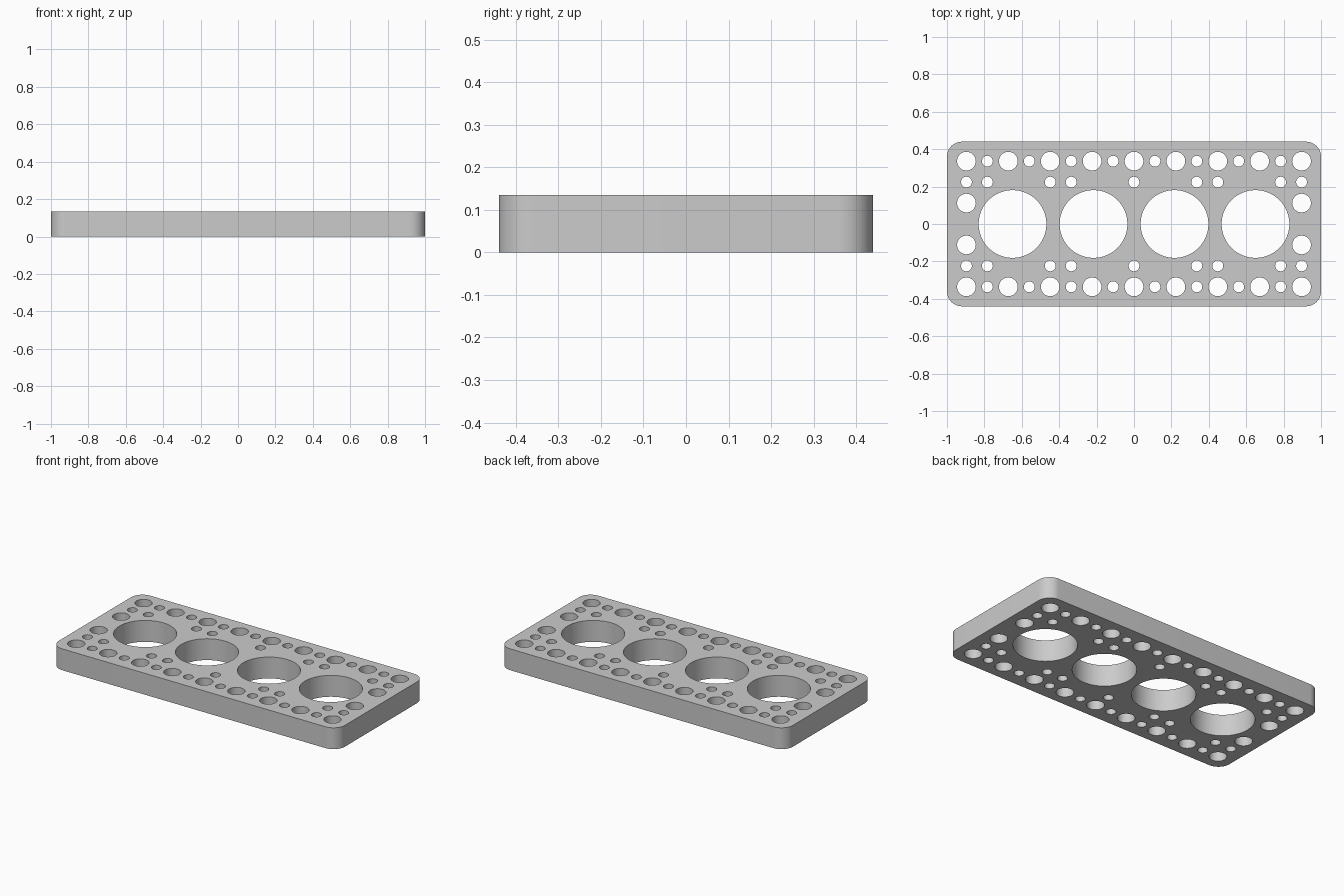
import bpy, bmesh
from math import sin, cos, pi, radians

old = bpy.data.objects.get("Cube")
if old:
    bpy.data.objects.remove(old, do_unlink=True)

HALF_X, HALF_Y, HEIGHT, CORNER = 1.0, 0.44, 0.135, 0.08
PITCH = 0.112  # hole grid spacing
BIG, MEDIUM, SMALL = 0.181, 0.05, 0.029  # hole radii

bm = bmesh.new()


def add_loop(points):
    verts = [bm.verts.new((x, y, 0)) for x, y in points]
    for a, b in zip(verts, verts[1:] + verts[:1]):
        bm.edges.new((a, b))


def add_hole(x, y, radius, sides=48):
    add_loop([(x + radius * cos(2 * pi * i / sides),
               y + radius * sin(2 * pi * i / sides)) for i in range(sides)])


# Rounded outline
outline = []
steps = 12
for quarter, (sx, sy) in enumerate([(1, 1), (-1, 1), (-1, -1), (1, -1)]):
    for i in range(steps + 1):
        a = (quarter + i / steps) * pi / 2
        outline.append((sx * (HALF_X - CORNER) + CORNER * cos(a),
                        sy * (HALF_Y - CORNER) + CORNER * sin(a)))
add_loop(outline)

# Row of four large openings
for i in range(4):
    add_hole((i - 1.5) * 0.433, 0, BIG, 96)

# Peg holes, mirrored front to back
for side in (-1, 1):
    for i in range(-8, 9):
        add_hole(i * PITCH, side * 3 * PITCH, SMALL if i % 2 else MEDIUM)
    for i in (-8, -7, -4, -3, 0, 3, 4, 7, 8):
        add_hole(i * PITCH, side * 2 * PITCH, SMALL)
    for i in (-8, 8):
        add_hole(i * PITCH, side * PITCH, MEDIUM)

# Fill between the loops and extrude to a solid plate
bmesh.ops.triangle_fill(bm, use_beauty=True, use_dissolve=False,
                        edges=bm.edges[:], normal=(0, 0, 1))
extruded = bmesh.ops.extrude_face_region(bm, geom=bm.faces[:], use_keep_orig=True)
top = [g for g in extruded["geom"] if isinstance(g, bmesh.types.BMVert)]
bmesh.ops.translate(bm, verts=top, vec=(0, 0, HEIGHT))
bmesh.ops.recalc_face_normals(bm, faces=bm.faces[:])

mesh = bpy.data.meshes.new("perforated_plate")
bm.to_mesh(mesh)
bm.free()
plate = bpy.data.objects.new("perforated_plate", mesh)
bpy.context.collection.objects.link(plate)

# Single grey material
grey = bpy.data.materials.new("light_grey")
grey.use_nodes = True
colour = (0.6, 0.6, 0.6, 1)
grey.diffuse_color = colour
grey.node_tree.nodes["Principled BSDF"].inputs["Base Color"].default_value = colour
mesh.materials.append(grey)

# Smooth hole walls and corners, crisp rims
bpy.ops.object.select_all(action='DESELECT')
plate.select_set(True)
bpy.context.view_layer.objects.active = plate
bpy.ops.object.shade_smooth_by_angle(angle=radians(30))
